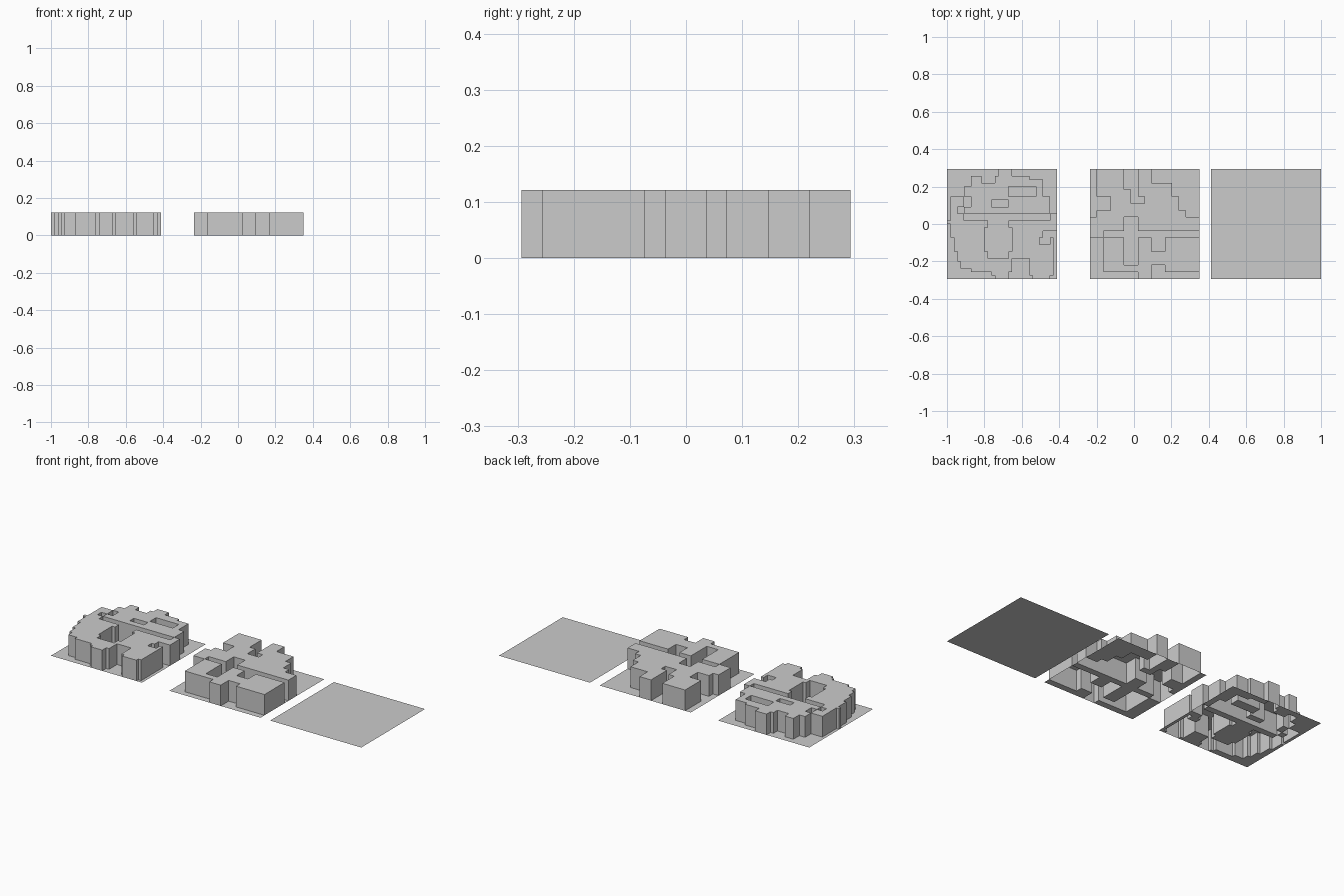
import bpy, bmesh, math

if "Cube" in bpy.data.objects:
    bpy.data.objects.remove(bpy.data.objects["Cube"])

SIZE = 0.587      # side of each square tile
HEIGHT = 0.121    # height of the raised plateaus

# Low areas as (col0, row0, col1, row1), rows counted from the back edge
COARSE_FLOOR = [
    (0, 0, 1, 7), (1, 4, 3, 6),                                      # back left notch
    (5, 0, 7, 3), (6, 3, 7, 5), (7, 4, 8, 5),                        # back channel
    (9, 0, 16, 2), (12, 2, 16, 4), (13, 4, 16, 6), (14, 6, 16, 7),   # back right steps
    (2, 9, 5, 10), (5, 7, 7, 14), (7, 9, 16, 10),                    # central cross
    (9, 10, 11, 12),
    (0, 10, 2, 16), (2, 15, 7, 16), (9, 14, 11, 16), (11, 15, 16, 16),  # front edge
]
FINE_FLOOR = [
    (0, 0, 15, 2), (0, 2, 7, 5), (0, 5, 5, 8), (0, 8, 1, 15),        # back left steps
    (10, 2, 14, 4), (5, 8, 7, 11), (3, 11, 5, 13),
    (18, 5, 26, 8), (13, 9, 18, 11),                                 # small pits
    (19, 0, 24, 2), (24, 0, 32, 3), (28, 3, 32, 8), (30, 8, 32, 13),  # back right steps
    (5, 13, 30, 15),                                                 # cross channel
    (11, 17, 19, 24), (12, 15, 18, 26),                              # round pit
    (28, 18, 31, 20), (27, 20, 30, 22), (31, 18, 32, 32),            # right channel
    (0, 20, 2, 32), (2, 24, 3, 32), (3, 27, 4, 32), (4, 29, 7, 32),  # front left steps
    (7, 30, 13, 32), (13, 31, 14, 32), (0, 16, 1, 20),
    (19, 26, 24, 32), (18, 30, 19, 32), (24, 31, 25, 32), (30, 31, 31, 32),
]


def make_tile(name, cx, n, floor):
    low = {(i, j) for a, b, c, d in floor for i in range(a, c) for j in range(b, d)}
    step = SIZE / n

    def z_of(i, j):
        inside = 0 <= i < n and 0 <= j < n
        return HEIGHT if inside and (i, j) not in low else 0.0

    bm = bmesh.new()

    def quad(pts):
        bm.faces.new([bm.verts.new((cx - SIZE / 2 + i * step,
                                    SIZE / 2 - j * step, z)) for i, j, z in pts])

    for i in range(n):
        for j in range(n):
            z = z_of(i, j)
            # flat top of the cell
            quad([(i, j + 1, z), (i + 1, j + 1, z), (i + 1, j, z), (i, j, z)])
            if z == 0:
                continue
            # cliff walls where the neighbour is low
            sides = [((i - 1, j), (i, j), (i, j + 1)),
                     ((i + 1, j), (i + 1, j + 1), (i + 1, j)),
                     ((i, j - 1), (i + 1, j), (i, j)),
                     ((i, j + 1), (i, j + 1), (i + 1, j + 1))]
            for nb, p, q in sides:
                if z_of(*nb) == 0:
                    quad([(*p, 0), (*q, 0), (*q, z), (*p, z)])
    bmesh.ops.remove_doubles(bm, verts=bm.verts, dist=1e-5)
    bmesh.ops.dissolve_limit(bm, angle_limit=math.radians(1),
                             verts=bm.verts, edges=bm.edges)
    mesh = bpy.data.meshes.new(name)
    bm.to_mesh(mesh)
    bm.free()
    ob = bpy.data.objects.new(name, mesh)
    bpy.context.collection.objects.link(ob)


make_tile("fine_terrain_tile", -1 + SIZE / 2, 32, FINE_FLOOR)
make_tile("coarse_terrain_tile", 0.057, 16, COARSE_FLOOR)
make_tile("flat_tile", 1 - SIZE / 2, 1, [(0, 0, 1, 1)])
